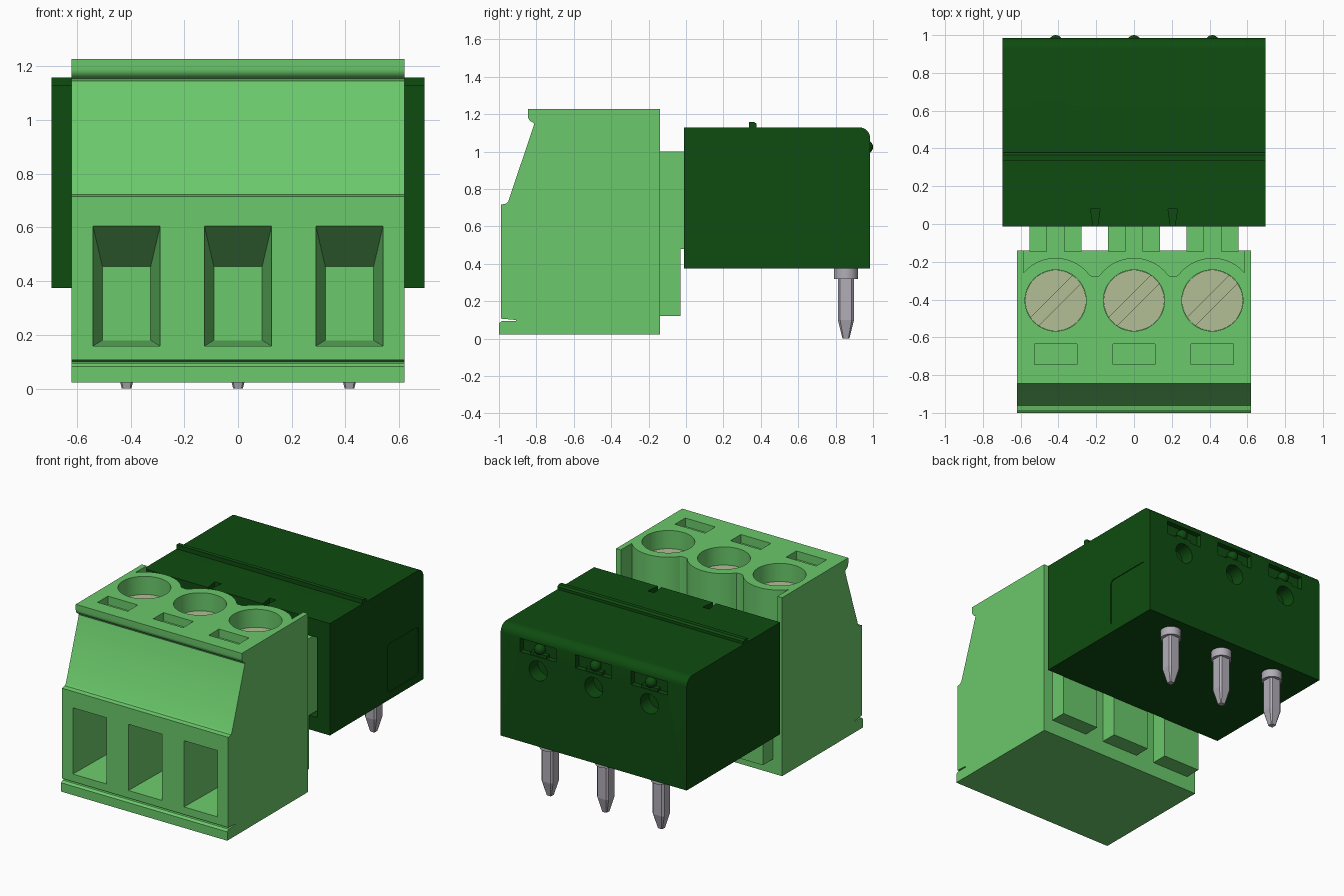
import bpy, bmesh, math

cube = bpy.data.objects.get("Cube")
if cube:
    bpy.data.objects.remove(cube, do_unlink=True)


def material(name, rgb):
    m = bpy.data.materials.new(name)
    m.use_nodes = True
    m.diffuse_color = (*rgb, 1)
    m.node_tree.nodes["Principled BSDF"].inputs["Base Color"].default_value = (*rgb, 1)
    return m


LIGHT = material("light green plastic", (0.145, 0.58, 0.145))
DARK = material("dark green plastic", (0.0045, 0.072, 0.005))
BRASS = material("pale screw metal", (0.45, 0.52, 0.30))
STEEL = material("pin metal", (0.44, 0.42, 0.47))


def loft(name, rings, mat):
    """Closed solid through rings of equal point count."""
    bm = bmesh.new()
    vs = [[bm.verts.new(p) for p in ring] for ring in rings]
    n = len(vs[0])
    for a, b in zip(vs, vs[1:]):
        for i in range(n):
            j = (i + 1) % n
            bm.faces.new((a[i], a[j], b[j], b[i]))
    bm.faces.new(vs[0])
    bm.faces.new(vs[-1])
    bmesh.ops.recalc_face_normals(bm, faces=bm.faces)
    me = bpy.data.meshes.new(name)
    bm.to_mesh(me)
    bm.free()
    me.materials.append(mat)
    ob = bpy.data.objects.new(name, me)
    bpy.context.collection.objects.link(ob)
    return ob


def prism(name, pts, axis, a, b, mat):
    """Extrude a 2D outline along an axis from a to b."""
    place = {"x": lambda p, t: (t, p[0], p[1]),
             "y": lambda p, t: (p[0], t, p[1]),
             "z": lambda p, t: (p[0], p[1], t)}[axis]
    return loft(name, [[place(p, t) for p in pts] for t in (a, b)], mat)


def rect(u0, u1, v0, v1):
    return [(u0, v0), (u1, v0), (u1, v1), (u0, v1)]


def arc(cu, cv, r, d0, d1, n):
    return [(cu + r * math.cos(math.radians(d0 + (d1 - d0) * i / n)),
             cv + r * math.sin(math.radians(d0 + (d1 - d0) * i / n))) for i in range(n + 1)]


def circle(cu, cv, r, n=40):
    return arc(cu, cv, r, 0, 360, n)[:-1]


def cut(ob, cutters):
    """Subtract each cutter and delete it."""
    bpy.context.view_layer.objects.active = ob
    for c in cutters:
        c.hide_render = True
        mod = ob.modifiers.new("cut", "BOOLEAN")
        mod.operation, mod.solver, mod.object = "DIFFERENCE", "EXACT", c
        bpy.ops.object.modifier_apply(modifier=mod.name)
        bpy.data.objects.remove(c, do_unlink=True)


def smooth(ob):
    bpy.ops.object.select_all(action="DESELECT")
    ob.select_set(True)
    bpy.context.view_layer.objects.active = ob
    bpy.ops.object.shade_smooth_by_angle(angle=math.radians(30))


POLES = (-0.415, 0.0, 0.415)
SCREW_Y = -0.405

# Plug housing: side profile with top lip, sloped front and bottom groove
profile = [(-1, 0.022), (-0.14, 0.022), (-0.14, 1.227), (-0.845, 1.227), (-0.845, 1.19)]
profile += arc(-0.81, 1.19, 0.035, 190, 260, 6)
profile += [(-0.812, 1.145), (-0.95, 0.735), (-0.962, 0.722), (-0.99, 0.716), (-0.99, 0.107),
            (-0.91, 0.1), (-0.91, 0.094), (-0.985, 0.094), (-1, 0.082)]
plug = prism("plug_housing", profile, "x", -0.62, 0.62, LIGHT)

# Scalloped recess behind the screw towers
edge = []
for i in range(121):
    x = -0.585 + 1.17 * i / 120
    d = min(abs(x - c) for c in POLES)
    edge.append((x, max(-0.275, SCREW_Y + math.sqrt(0.225 ** 2 - d * d))))
cutters = [prism("recess_cutter", edge + [(0.585, -0.1), (-0.585, -0.1)], "z", 0.92, 1.4, LIGHT)]

# Screw wells, label pockets and tapered wire openings
for c in POLES:
    cutters.append(prism("well_cutter", circle(c, SCREW_Y, 0.162, 48), "z", 1.05, 1.4, LIGHT))
    cutters.append(prism("pocket_cutter", rect(c - 0.112, c + 0.112, -0.745, -0.635),
                         "z", 1.17, 1.4, LIGHT))
    rings = [[(u, y, v) for u, v in rect(c - w, c + w, z0, z1)]
             for y, w, z0, z1 in ((-1.05, 0.125, 0.158, 0.605), (-0.99, 0.125, 0.158, 0.605),
                                  (-0.64, 0.09, 0.18, 0.455))]
    cutters.append(loft("wire_cutter", rings, LIGHT))
cut(plug, cutters)
smooth(plug)

# Slotted clamp screws
for c in POLES:
    screw = prism("clamp_screw", circle(c, SCREW_Y, 0.161, 48), "z", 1.03, 1.105, BRASS)
    k = math.sqrt(0.5)
    slot = [(c + k * (u - v), SCREW_Y + k * (u + v)) for u, v in rect(-0.3, 0.3, -0.03, 0.03)]
    cut(screw, [prism("slot_cutter", slot, "z", 1.085, 1.2, BRASS)])
    smooth(screw)

# Plug tongues that enter the header, with keyed top groove, and lower blocks
for c in POLES:
    u_shape = [(c - 0.138, 0.4), (c + 0.138, 0.4), (c + 0.138, 1), (c + 0.045, 1),
               (c + 0.045, 0.922), (c - 0.045, 0.922), (c - 0.045, 1), (c - 0.138, 1)]
    u_shape[0], u_shape[1] = (c - 0.138, 0.48), (c + 0.138, 0.48)
    prism("plug_tongue", u_shape, "y", -0.145, 0.35, LIGHT)
    prism("lower_block", rect(c - 0.138, c + 0.138, 0.12, 0.482), "y", -0.145, -0.03, LIGHT)

# Header shell with rounded rear top edge
profile = [(-0.012, 0.375), (0.985, 0.375)] + arc(0.925, 1.07, 0.06, 0, 90, 10) + [(-0.012, 1.13)]
header = prism("header_housing", profile, "x", -0.695, 0.695, DARK)
cutters = [prism("cavity_cutter", rect(-0.6, 0.6, 0.47, 1.01), "y", -0.1, 0.45, DARK)]
for s in (-0.205, 0.205):
    cutters.append(prism("notch_cutter", [(s - 0.006, -0.05), (s + 0.006, -0.05), (s + 0.025, 0.08),
                                          (s - 0.025, 0.08)], "z", 1.1, 1.2, DARK))
for c in POLES:
    cutters.append(prism("window_cutter", rect(c - 0.135, c + 0.135, 0.98, 1.07),
                         "y", 0.95, 1.1, DARK))
    cutters.append(prism("hole_cutter", circle(c, 0.885, 0.067, 32), "y", 0.89, 1.1, DARK))
# Shallow rounded frame line on the right-hand side
r = 0.03
outer, inner = [], []
for cy, cz, d in ((0.905, 0.72, 0), (0.63, 0.72, 90), (0.63, 0.455, 180), (0.905, 0.455, 270)):
    outer += arc(cy, cz, r, d, d + 90, 5)
cutters.append(prism("panel_cutter", outer, "x", 0.69, 0.75, DARK))
cut(header, cutters)
smooth(header)

# Coding rib across the header top
rib = prism("top_rib", [(0.337, 1.125), (0.337, 1.158), (0.365, 1.158), (0.378, 1.148),
                        (0.378, 1.125)], "x", -0.695, 0.695, DARK)

for c in POLES:
    # Round stud and side blocks in each rear window
    bpy.ops.mesh.primitive_uv_sphere_add(segments=24, ring_count=12, radius=0.036,
                                         location=(c, 0.964, 1.025))
    stud = bpy.context.object
    stud.name = "rear_stud"
    stud.data.materials.append(DARK)
    smooth(stud)
    prism("window_ledge", rect(c - 0.06, c + 0.06, 0.978, 1.0), "y", 0.945, 0.98, DARK)

    # Solder pin: chamfered square shaft with pointed tip, and round collar
    rings = []
    for z, h in ((0.4, 0.043), (0.1, 0.043), (0, 0.018)):
        k = h * 0.72
        rings.append([(c + u, 0.855 + v, z) for u, v in
                      ((h, -k), (h, k), (k, h), (-k, h), (-h, k), (-h, -k), (-k, -h), (k, -h))])
    loft("solder_pin", rings, STEEL)
    smooth(prism("pin_collar", circle(c, 0.855, 0.065, 32), "z", 0.32, 0.38, STEEL))
